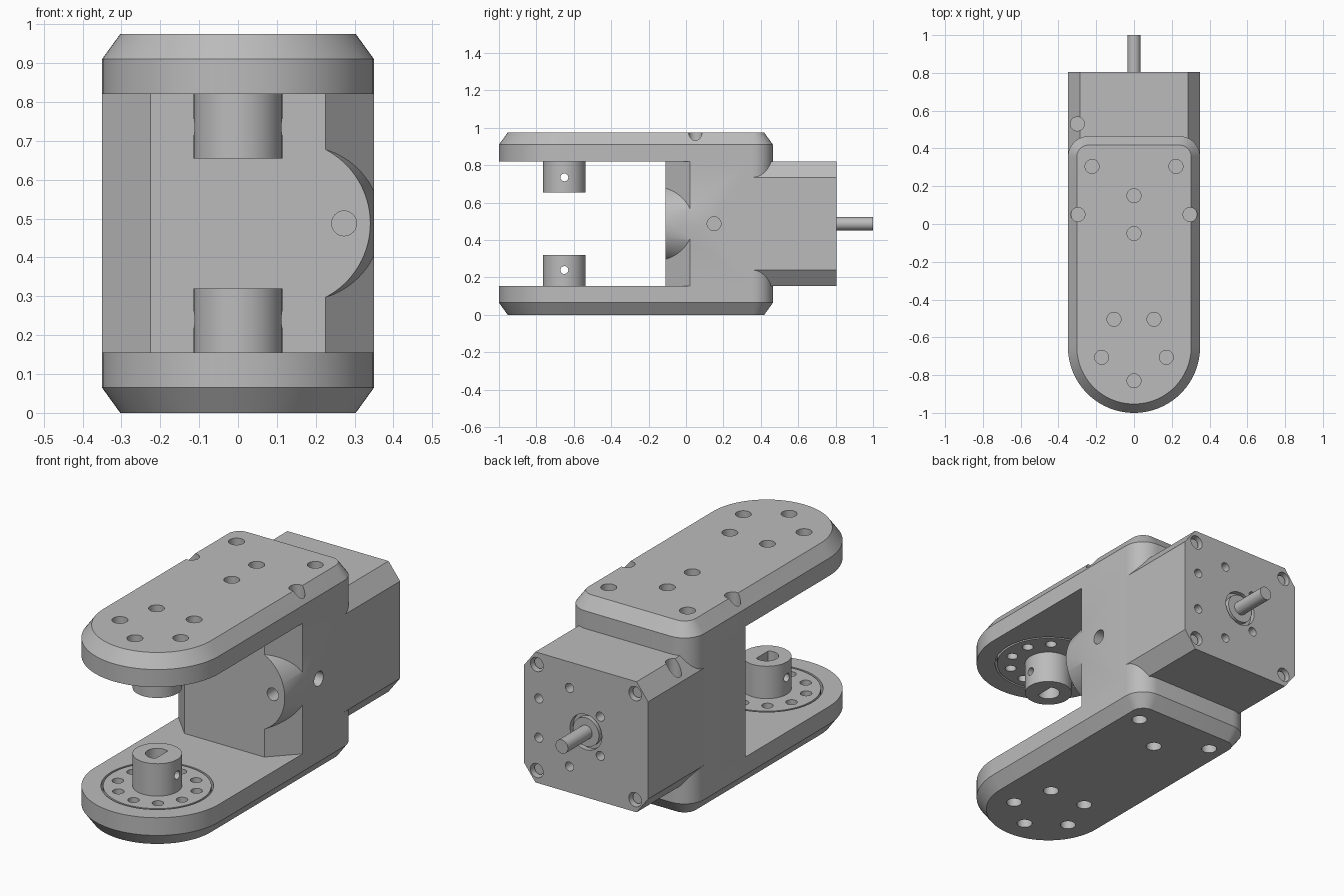
import bpy, bmesh
from math import cos, sin, pi, radians
from mathutils import Vector, Matrix

if "Cube" in bpy.data.objects:
    bpy.data.objects.remove(bpy.data.objects["Cube"])

H = 0.975          # total height
MID = H / 2
ARM = 0.155        # arm thickness
W = 0.35           # half width
PIVOT = -0.65      # pivot axis y

grey = bpy.data.materials.new("plain grey")
grey.use_nodes = True
colour = (0.5, 0.5, 0.5, 1)
grey.diffuse_color = colour
grey.node_tree.nodes["Principled BSDF"].inputs["Base Color"].default_value = colour


def finish(name, bm):
    bmesh.ops.recalc_face_normals(bm, faces=bm.faces)
    mesh = bpy.data.meshes.new(name)
    bm.to_mesh(mesh)
    bm.free()
    mesh.materials.append(grey)
    ob = bpy.data.objects.new(name, mesh)
    bpy.context.collection.objects.link(ob)
    return ob


def loft(name, rings):
    """Closed solid through rings with equal point counts."""
    bm = bmesh.new()
    loops = [[bm.verts.new(p) for p in ring] for ring in rings]
    for a, b in zip(loops, loops[1:]):
        for i in range(len(a)):
            j = (i + 1) % len(a)
            bm.faces.new((a[i], a[j], b[j], b[i]))
    bm.faces.new(loops[0])
    bm.faces.new(loops[-1])
    return finish(name, bm)


def prism(name, pts, z0, z1):
    return loft(name, [[(x, y, z) for x, y in pts] for z in (z0, z1)])


def cylinders(name, specs, seg=32):
    """One mesh of (start, end, radius[, end radius]) cylinders."""
    bm = bmesh.new()
    for start, end, r, *r2 in specs:
        a, b = Vector(start), Vector(end)
        d = b - a
        m = Matrix.Translation((a + b) / 2) @ d.to_track_quat('Z', 'Y').to_matrix().to_4x4()
        bmesh.ops.create_cone(bm, cap_ends=True, segments=seg, radius1=r,
                              radius2=r2[0] if r2 else r, depth=d.length, matrix=m)
    return finish(name, bm)


def cut(ob, cutter):
    mod = ob.modifiers.new("cut", 'BOOLEAN')
    mod.operation = 'DIFFERENCE'
    mod.solver = 'EXACT'
    mod.object = cutter
    bpy.context.view_layer.objects.active = ob
    bpy.ops.object.modifier_apply(modifier=mod.name)
    bpy.data.objects.remove(cutter)


def arc(cx, cy, r, a0, a1, n):
    return [(cx + r * cos(radians(a0 + (a1 - a0) * i / n)),
             cy + r * sin(radians(a0 + (a1 - a0) * i / n))) for i in range(n + 1)]


REAR, RC = 0.465, 0.11


def rear_corners(inset=0):
    r = RC - inset
    return (arc(W - RC, REAR - RC, r, 0, 90, 10)
            + arc(RC - W, REAR - RC, r, 90, 180, 10))


def arm_outline(inset):
    return arc(0, PIVOT, W - inset, 180, 360, 48) + rear_corners(inset)


# Two arms, each with its rotating disc and clamping hub
pent = [(0.18 * cos(radians(a)), PIVOT + 0.18 * sin(radians(a))) for a in range(-90, 270, 72)]
for side in ("lower", "upper"):
    top = side == "upper"
    z = (lambda h: H - h) if top else (lambda h: h)
    arm = loft(side + "_arm", [[(x, y, z(h)) for x, y in arm_outline(i)]
                               for h, i in ((0, 0.047), (0.065, 0), (ARM, 0))])
    spots = pent + [(-0.222, 0.305), (0.222, 0.305), (0, 0.15)]
    if top:
        spots += [(0, -0.05), (-0.297, 0.05), (0.297, 0.05)]
    cut(arm, cylinders("holes", [((x, y, z(-0.02)), (x, y, z(0.07)), 0.037) for x, y in spots]))
    cut(arm, cylinders("recess", [((0, PIVOT, z(0.1)), (0, PIVOT, z(0.2)), 0.26)], 64))

    disc = cylinders(side + "_disc", [((0, PIVOT, z(0.1)), (0, PIVOT, z(ARM)), 0.25)], 64)
    ring = [(0.19 * cos(radians(a)), PIVOT + 0.19 * sin(radians(a))) for a in range(18, 378, 36)]
    cut(disc, cylinders("holes", [((x, y, z(0.115)), (x, y, z(0.2)), 0.027) for x, y in ring], 20))

    hub = cylinders(side + "_hub", [((0, PIVOT, z(0.15)), (0, PIVOT, z(0.32)), 0.114)], 48)
    bore = [(min(x, 0.025), y) for x, y in arc(0, PIVOT, 0.055, 0, 350, 35)]
    cut(hub, prism("bore", bore, z(0.17), z(0.36)))
    cut(hub, cylinders("screw_hole", [((-0.2, PIVOT, z(0.24)), (0.2, PIVOT, z(0.24)), 0.021)], 20))

# Central block: left front edge keeps a conical boss out of its chamfer
FRONT = -0.11
block = prism("central_block",
              [(-W, 0.02), (-0.225, FRONT), (W, FRONT)] + rear_corners(), ARM, H - ARM)
wedge = prism("wedge", [(0.205, -0.131), (0.37, 0.041), (0.37, -0.131)], 0.1, 0.9)
cut(wedge, cylinders("boss", [((0.126, -0.15, MID), (0.126, 0.06, MID), 0.207, 0.246)], 96))
cut(block, wedge)
cut(block, cylinders("holes", [((0.273, -0.2, MID), (0.273, -0.03, MID), 0.032),
                               ((0.25, 0.15, MID), (0.4, 0.15, MID), 0.037)]))

# Motor housing with chamfered edges
BACK = 0.805
half_h = MID - ARM
octagon = []
for sx, sz in ((1, 1), (-1, 1), (-1, -1), (1, -1)):
    pair = [(sx * W, MID + sz * (half_h - 0.085)), (sx * 0.285, MID + sz * half_h)]
    octagon += pair if sx * sz > 0 else pair[::-1]
motor = loft("motor_housing", [[(x, y, h) for x, h in octagon] for y in (REAR - RC, BACK)])
cut(motor, cylinders("access_groove", [((-0.3, 0.53, 0.7), (-0.3, 0.53, 0.9), 0.037)]))
corners = [(sx * 0.277, MID + sz * 0.27) for sx in (1, -1) for sz in (1, -1)]
hexes = [(0.093 + 0.2 * cos(radians(a)), MID + 0.2 * sin(radians(a))) for a in range(30, 390, 60)]


def rear_pins(spots, y0, y1, r):
    return [((x, y0, h), (x, y1, h), r) for x, h in spots]


cut(motor, cylinders("holes", rear_pins(corners, 0.75, 0.85, 0.036)
                     + rear_pins(hexes, 0.75, 0.85, 0.023)
                     + rear_pins([(0, MID)], 0.78, 0.85, 0.09), 28))
cylinders("corner_screws", rear_pins(corners, 0.74, 0.785, 0.027), 24)
cylinders("shaft_collar", rear_pins([(0, MID)], 0.77, BACK, 0.073), 40)
cylinders("motor_shaft", rear_pins([(0, MID)], 0.79, 1.0, 0.035), 32)

# Smooth the round walls, keep hard edges
for ob in bpy.context.scene.objects:
    if ob.type == 'MESH':
        bpy.ops.object.select_all(action='DESELECT')
        ob.select_set(True)
        bpy.context.view_layer.objects.active = ob
        bpy.ops.object.shade_smooth_by_angle(angle=radians(30))
